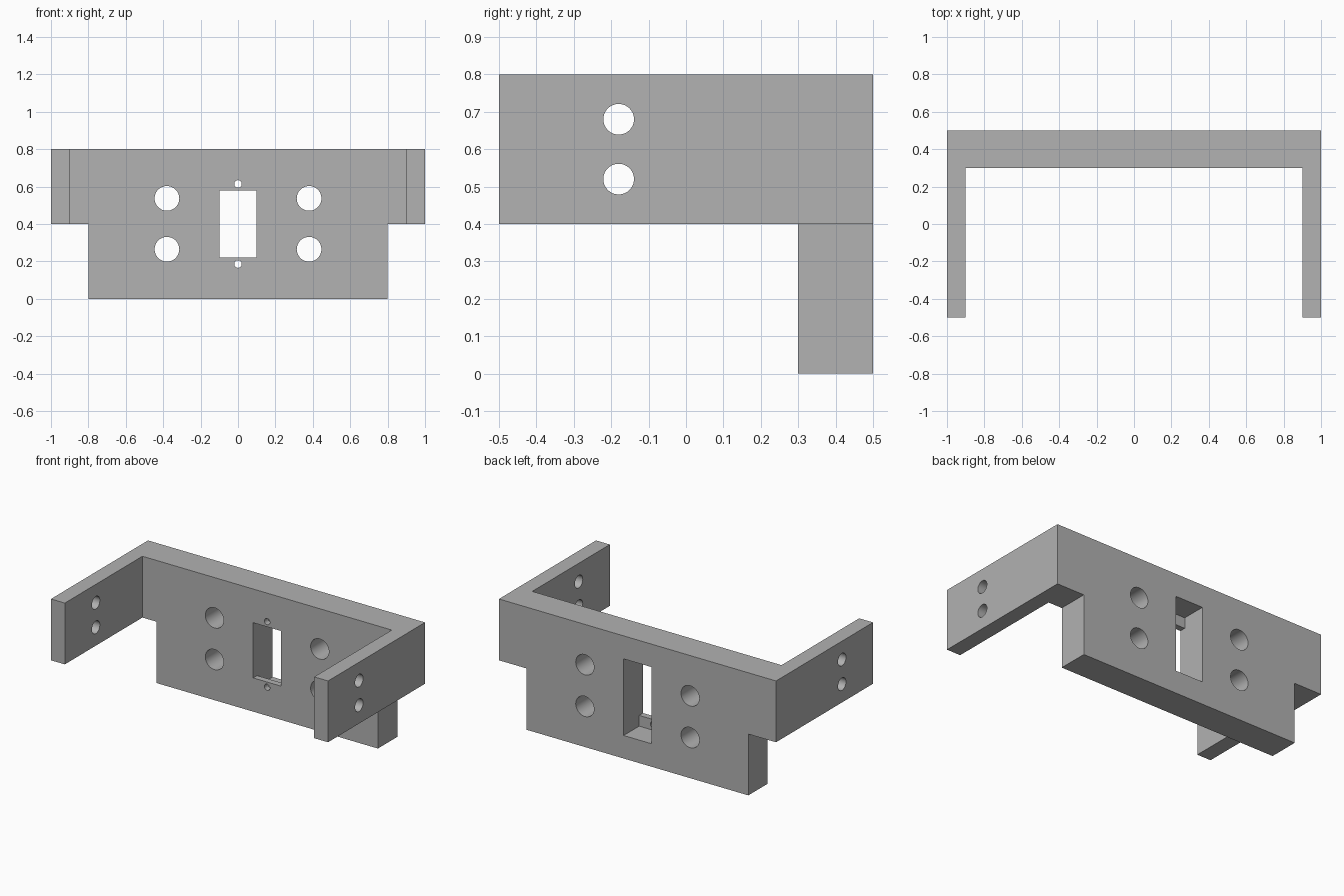
import bpy
import math

cube = bpy.data.objects.get("Cube")
if cube:
    bpy.data.objects.remove(cube, do_unlink=True)

grey = bpy.data.materials.new("plain grey")
grey.use_nodes = True
colour = (0.445, 0.445, 0.445, 1)
grey.diffuse_color = colour
grey.node_tree.nodes["Principled BSDF"].inputs["Base Color"].default_value = colour


def box(name, x, y, z):
    """Box spanning the given (min, max) ranges."""
    spans = (x, y, z)
    bpy.ops.mesh.primitive_cube_add(size=1, location=[(a + b) / 2 for a, b in spans])
    obj = bpy.context.object
    obj.name = name
    obj.scale = [b - a for a, b in spans]
    bpy.ops.object.transform_apply(location=True, rotation=True, scale=True)
    obj.data.materials.append(grey)
    return obj


def drill(name, location, radius, depth, axis):
    """Cylinder along the x or y axis."""
    turn = (0, math.pi / 2, 0) if axis == "x" else (math.pi / 2, 0, 0)
    bpy.ops.mesh.primitive_cylinder_add(vertices=48, radius=radius, depth=depth,
                                        location=location, rotation=turn)
    obj = bpy.context.object
    obj.name = name
    obj.data.materials.append(grey)
    return obj


# Solid block that the bracket is carved from
bracket = box("mounting_bracket", (-1, 1), (-0.5, 0.5), (0, 0.8))

# Space between the arms, and the steps below them
cutters = [box("arm_gap_cutter", (-0.9, 0.9), (-1, 0.3), (-1, 2))]
for side in (-1, 1):
    cutters.append(box("step_cutter", sorted((side * 0.8, side * 1.2)), (-1, 1), (-1, 0.4)))

# Central opening with a taller pocket behind a thin front lip
cutters.append(box("opening_cutter", (-0.1, 0.1), (0.2, 0.42), (0.22, 0.58)))
cutters.append(box("pocket_cutter", (-0.1, 0.1), (0.34, 0.6), (0.15, 0.65)))

# Small screw holes through the lip
for z in (0.186, 0.614):
    cutters.append(drill("screw_hole_cutter", (0, 0.32, z), 0.02, 0.12, "y"))

# Large holes in the back plate, and paired holes in each arm
for side in (-1, 1):
    for z in (0.265, 0.537):
        cutters.append(drill("plate_hole_cutter", (side * 0.38, 0.4, z), 0.066, 0.4, "y"))
    for z in (0.52, 0.68):
        cutters.append(drill("arm_hole_cutter", (side * 0.95, -0.18, z), 0.041, 0.3, "x"))

# Carve the block
bpy.ops.object.select_all(action="DESELECT")
bpy.context.view_layer.objects.active = bracket
bracket.select_set(True)
for cutter in cutters:
    cut = bracket.modifiers.new("cut", "BOOLEAN")
    cut.operation = "DIFFERENCE"
    cut.solver = "EXACT"
    cut.object = cutter
    bpy.ops.object.modifier_apply(modifier=cut.name)
    bpy.data.objects.remove(cutter, do_unlink=True)

bpy.ops.object.shade_smooth_by_angle(angle=math.radians(30))
